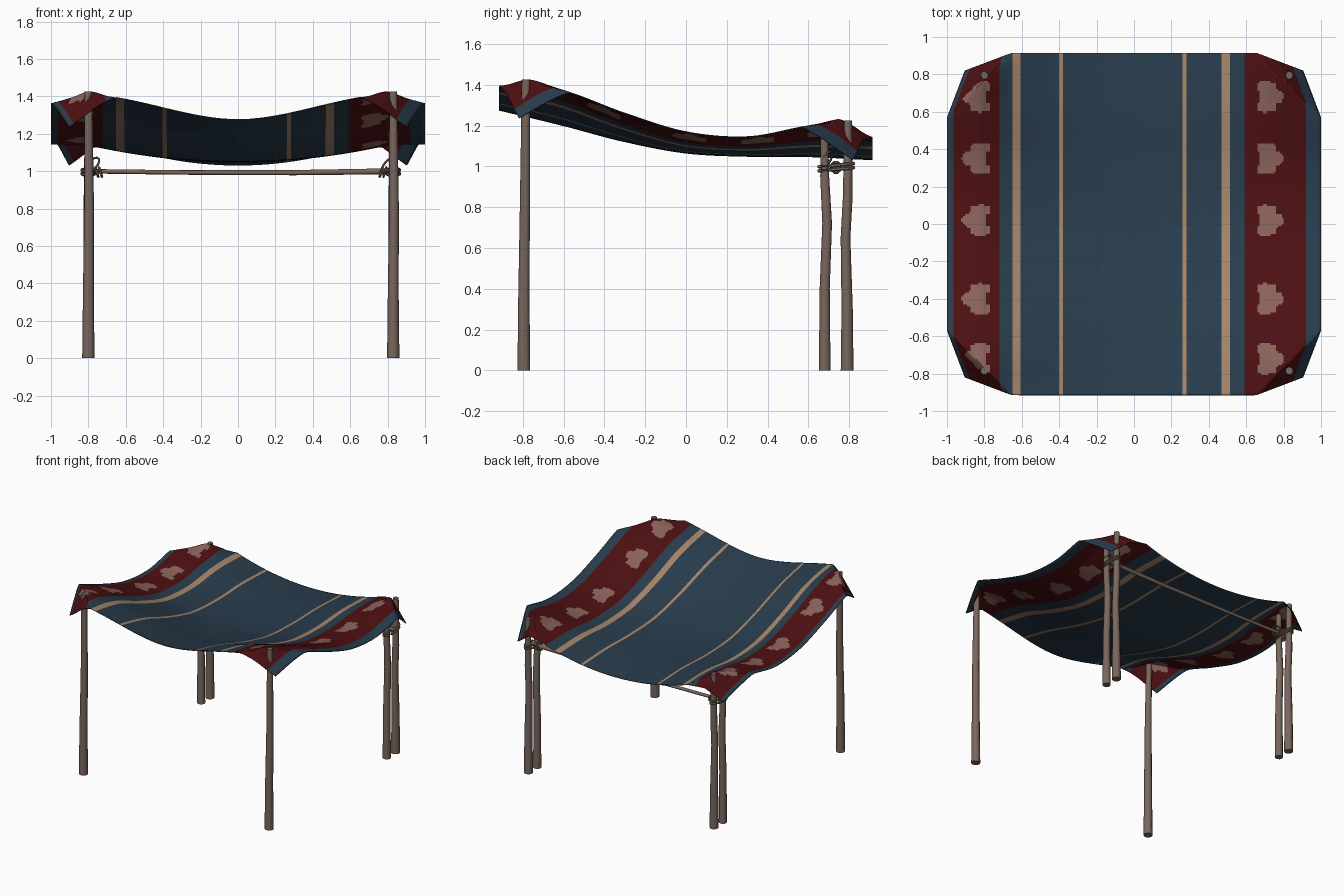
import bpy, bmesh, math
from mathutils import Vector

if "Cube" in bpy.data.objects:
    bpy.data.objects.remove(bpy.data.objects["Cube"])


def material(name, rgb):
    m = bpy.data.materials.new(name)
    m.diffuse_color = (*rgb, 1)
    m.use_nodes = True
    m.node_tree.nodes["Principled BSDF"].inputs["Base Color"].default_value = m.diffuse_color
    return m


BLUE = material("blue cloth", (0.022, 0.046, 0.074))
RED = material("red cloth", (0.075, 0.005, 0.006))
TAN = material("tan stripe", (0.38, 0.235, 0.145))
PINK = material("dusty pink patch", (0.25, 0.125, 0.103))
WOOD = material("weathered wood", (0.19, 0.135, 0.11))
ROPE = material("rope", (0.20, 0.14, 0.105))


def finish(bm, name, mats, angle=40):
    me = bpy.data.meshes.new(name)
    bm.to_mesh(me)
    bm.free()
    ob = bpy.data.objects.new(name, me)
    bpy.context.collection.objects.link(ob)
    for m in mats:
        me.materials.append(m)
    bpy.ops.object.select_all(action='DESELECT')
    ob.select_set(True)
    bpy.context.view_layer.objects.active = ob
    bpy.ops.object.shade_smooth_by_angle(angle=math.radians(angle))
    return ob


def tube(name, points, radii, mat, sides=10, closed=False):
    """Round tube along points; capped unless closed into a loop."""
    bm = bmesh.new()
    pts = [Vector(p) for p in points]
    n = len(pts)
    rings = []
    for i, p in enumerate(pts):
        a = pts[i - 1] if (i or closed) else p
        b = pts[(i + 1) % n] if (i < n - 1 or closed) else p
        t = (b - a).normalized()
        ref = Vector((0, 1, 0)) if abs(t.y) < 0.9 else Vector((1, 0, 0))
        u = t.cross(ref).normalized()
        w = t.cross(u)
        rings.append([bm.verts.new(p + radii[i] * (u * math.cos(k * math.tau / sides)
                      + w * math.sin(k * math.tau / sides))) for k in range(sides)])
    for i in range(n if closed else n - 1):
        r, s = rings[i], rings[(i + 1) % n]
        for k in range(sides):
            j = (k + 1) % sides
            bm.faces.new((r[k], r[j], s[j], s[k]))
    if not closed:
        bm.faces.new(rings[0])
        bm.faces.new(rings[-1])
    bmesh.ops.recalc_face_normals(bm, faces=bm.faces)
    return finish(bm, name, [mat])


def loop_rope(name, center, ax, ay, r=0.008, count=14):
    """Rope ring spanned by the two half-axis vectors."""
    c, ax, ay = Vector(center), Vector(ax), Vector(ay)
    pts = [c + ax * math.cos(i * math.tau / count) + ay * math.sin(i * math.tau / count)
           for i in range(count)]
    tube(name, pts, [r] * count, ROPE, 6, True)


# ---- cloth height: sagging centre line and raised side edges
HALF_Y = 0.915
CENTRE = [1.278, 1.205, 1.125, 1.068, 1.052, 1.05, 1.035]
EDGE = [1.41, 1.375, 1.265, 1.172, 1.148, 1.20, 1.205]


def sample(vals, y):
    t = (y + HALF_Y) / (2 * HALF_Y) * (len(vals) - 1)
    i = min(max(int(t), 0), len(vals) - 2)
    f = t - i
    p1, p2 = vals[i], vals[i + 1]
    p0 = vals[i - 1] if i else 2 * p1 - p2
    p3 = vals[i + 2] if i + 2 < len(vals) else 2 * p2 - p1
    return p1 + 0.5 * f * (p2 - p0 + f * (2 * p0 - 5 * p1 + 4 * p2 - p3
                           + f * (3 * (p1 - p2) + p3 - p0)))


def cloth_point(x, y):
    u, v = abs(x), abs(y)
    s = min(u / 0.82, 1)
    front = min(max(-y / HALF_Y, 0), 1)
    f = s * s * (1 + front * (2 - 2 * s))
    z = sample(CENTRE, y) + (sample(EDGE, y) - sample(CENTRE, y)) * f
    # peak over each pole
    z += 0.03 * math.exp(-((u - 0.8) ** 2 + (v - 0.78) ** 2) / 0.012)
    # loose corner folds down past the pole
    over = u + v - 1.57
    if over > 0:
        pull = over * 0.55 / 2
        x -= math.copysign(pull, x)
        y -= math.copysign(pull, y)
        z -= over * 0.5
    return x, y, z


PATCH_Y = (0.68, 0.35, 0.02, -0.40, -0.72)


def in_patch(x, y):
    d = x - 0.655 if x > 0 else -x - 0.775
    for py in PATCH_Y:
        h = abs(y - py)
        # broad inner block with a notched waist, and an outer lobe
        if 0.0 < d < 0.10 and h < 0.083 - 3.5 * (d - 0.045) ** 2 and d > 0.012 * (h < 0.035):
            return True
        if (d - 0.09) ** 2 / 0.055 ** 2 + h ** 2 / 0.042 ** 2 < 1:
            return True
    return False


def cloth_material(x, y):
    if -0.965 < x < -0.72 or 0.59 < x < 0.92:
        return 3 if in_patch(x, y) else 1
    for a, b in ((-0.65, -0.607), (-0.402, -0.38), (0.26, 0.282), (0.468, 0.512)):
        if a < x < b:
            return 2
    return 0


# ---- canopy cloth, grid lines placed on the stripe borders
borders = [(-1, 0.02), (-0.965, 0.01), (-0.72, 0.035), (-0.65, 0.03), (-0.607, 0.05),
           (-0.402, 0.03), (-0.38, 0.05), (0.26, 0.03), (0.282, 0.05), (0.468, 0.03),
           (0.512, 0.04), (0.59, 0.01), (0.92, 0.02), (1, 1)]
xs = []
for (a, step), (b, _) in zip(borders, borders[1:]):
    n = max(1, round((b - a) / step))
    xs += [a + (b - a) * i / n for i in range(n)]
xs.append(1)
ROWS = 170
ys = [-HALF_Y + 2 * HALF_Y * j / ROWS for j in range(ROWS + 1)]
bm = bmesh.new()
grid = [[bm.verts.new(cloth_point(x, y)) for x in xs] for y in ys]
for j in range(ROWS):
    for i in range(len(xs) - 1):
        face = bm.faces.new((grid[j][i], grid[j][i + 1], grid[j + 1][i + 1], grid[j + 1][i]))
        face.material_index = cloth_material((xs[i] + xs[i + 1]) / 2, (ys[j] + ys[j + 1]) / 2)
canopy = finish(bm, "canopy_cloth", [BLUE, RED, TAN, PINK], 30)
solid = canopy.modifiers.new("thickness", 'SOLIDIFY')
solid.thickness = 0.005
solid.offset = -1

# ---- poles, slightly crooked and tapering upward
for side, px in (("left", -0.80), ("right", 0.83)):
    sg = -1 if px < 0 else 1
    tube("front_pole_" + side,
         [(px, -0.795, 0), (px, -0.795, 0.35), (px + 0.004, -0.79, 0.8), (px, -0.785, 1.425)],
         [0.033, 0.029, 0.026, 0.021], WOOD)
    tube("back_outer_pole_" + side,
         [(px, 0.79, 0), (px, 0.79, 0.3), (px, 0.782, 0.65), (px, 0.793, 0.85), (px, 0.795, 1.225)],
         [0.033, 0.029, 0.025, 0.025, 0.020], WOOD)
    tube("back_inner_pole_" + side,
         [(px, 0.68, 0), (px, 0.68, 0.4), (px, 0.692, 0.72), (px, 0.68, 0.95), (px, 0.678, 1.19)],
         [0.030, 0.026, 0.025, 0.023, 0.019], WOOD)
    # lashings joining the pole pair and holding the beam
    for dz in (-0.014, 0.006):
        loop_rope("pole_lashing_" + side, (px, 0.737, 1.0 + dz), (0.034, 0, 0),
                  (0, 0.088, 0.008), 0.009)
    for k in range(2):
        loop_rope("beam_lashing_" + side, (px - sg * (0.045 + 0.02 * k), 0.735, 0.995),
                  (0, 0.024, 0), (sg * 0.008, 0, 0.026), 0.007, 10)
    loop_rope("rope_loop_" + side, (px - sg * 0.02, 0.69, 1.035), (0.036, 0, 0.03),
              (-0.012, 0.026, 0.022), 0.006)

# ---- back beam
tube("back_beam", [(-0.84, 0.737, 1.0), (-0.3, 0.737, 0.993), (0.3, 0.737, 0.992), (0.86, 0.737, 1.0)],
     [0.012, 0.012, 0.014, 0.016], WOOD)
